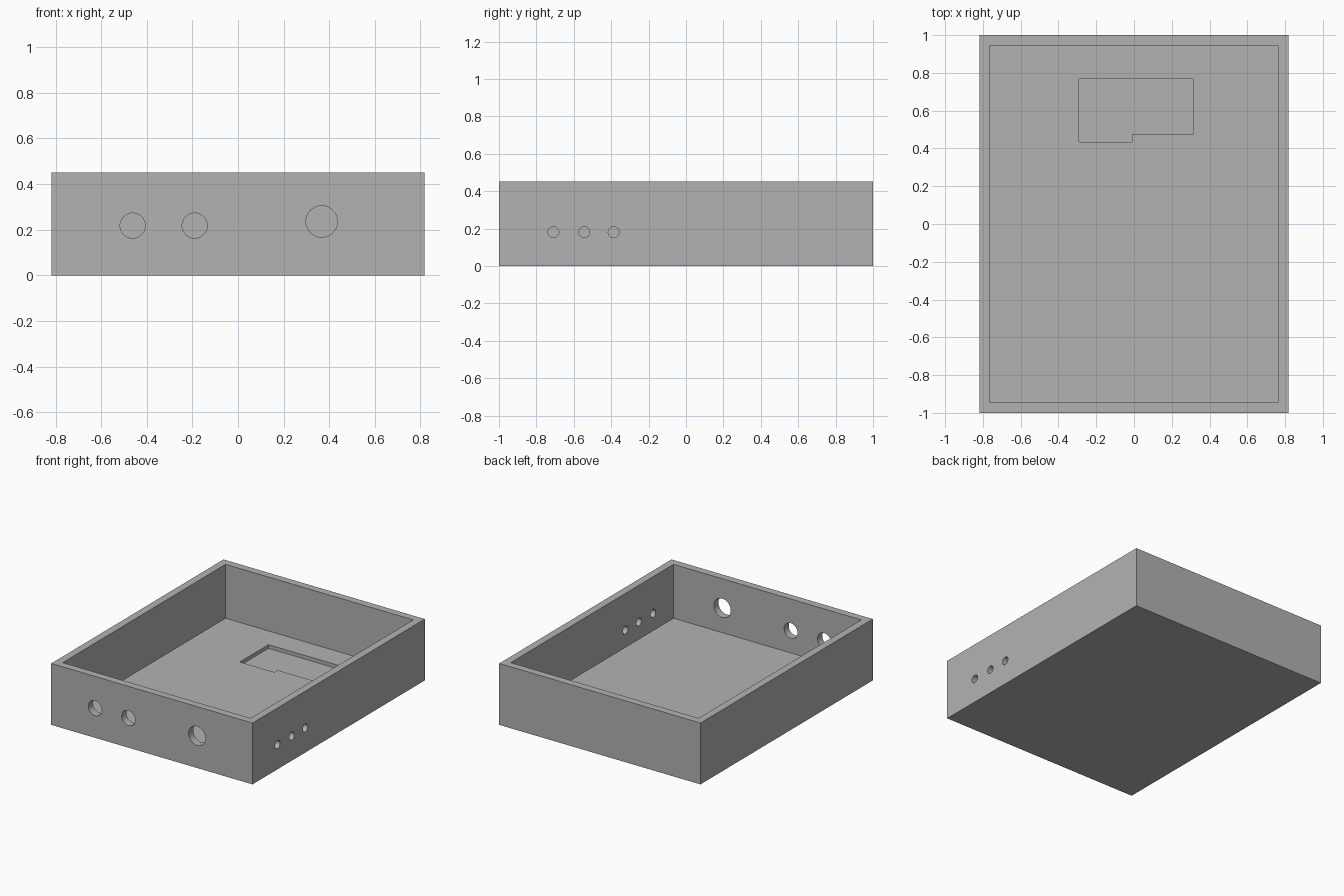
import bpy
import bmesh
import math
from mathutils import Matrix, Vector

default = bpy.data.objects.get("Cube")
if default:
    bpy.data.objects.remove(default, do_unlink=True)

HALF_X, HALF_Y, HEIGHT, WALL = 0.818, 1.0, 0.451, 0.055
POCKET_DEPTH = 0.027

grey = bpy.data.materials.new("plain grey")
grey.use_nodes = True
grey.diffuse_color = (0.448, 0.448, 0.448, 1)
grey.node_tree.nodes["Principled BSDF"].inputs["Base Color"].default_value = grey.diffuse_color


def make_object(name, bm):
    bmesh.ops.recalc_face_normals(bm, faces=bm.faces)
    mesh = bpy.data.meshes.new(name)
    bm.to_mesh(mesh)
    bm.free()
    mesh.materials.append(grey)
    obj = bpy.data.objects.new(name, mesh)
    bpy.context.collection.objects.link(obj)
    return obj


def prism(name, outline, bottom, top):
    """Extrude a flat outline between two heights."""
    bm = bmesh.new()
    face = bm.faces.new([bm.verts.new((x, y, bottom)) for x, y in outline])
    grown = bmesh.ops.extrude_face_region(bm, geom=[face])["geom"]
    verts = [g for g in grown if isinstance(g, bmesh.types.BMVert)]
    bmesh.ops.translate(bm, verts=verts, vec=(0, 0, top - bottom))
    return make_object(name, bm)


def rectangle(x, y):
    return [(-x, -y), (x, -y), (x, y), (-x, y)]


def drill(name, centre, radius, axis):
    """Round cutter that passes through one wall only."""
    bm = bmesh.new()
    turn = Vector((0, 0, 1)).rotation_difference(Vector(axis)).to_matrix().to_4x4()
    bmesh.ops.create_cone(bm, cap_ends=True, segments=48, radius1=radius,
                          radius2=radius, depth=WALL * 4,
                          matrix=Matrix.Translation(centre) @ turn)
    return make_object(name, bm)


# Outer block
tray = prism("tray", rectangle(HALF_X, HALF_Y), 0, HEIGHT)

# Main cavity and stepped floor recess
cutters = [
    prism("cavity_cutter", rectangle(HALF_X - WALL, HALF_Y - WALL), WALL, HEIGHT + 0.1),
    prism("recess_cutter", [(-0.29, 0.435), (-0.01, 0.435), (-0.01, 0.473),
                            (0.312, 0.473), (0.312, 0.768), (-0.29, 0.768)],
          WALL - POCKET_DEPTH, WALL + 0.1),
]

# Three control holes in the front wall
for x, z, radius in [(-0.462, 0.218, 0.055), (-0.19, 0.218, 0.055), (0.367, 0.236, 0.069)]:
    cutters.append(drill("front_hole_cutter", (x, WALL / 2 - HALF_Y, z), radius, (0, 1, 0)))

# Three small holes in the side wall
for y in (-0.709, -0.544, -0.387):
    cutters.append(drill("side_hole_cutter", (HALF_X - WALL / 2, y, 0.181), 0.029, (1, 0, 0)))

# Carve the tray, then discard the cutters
bpy.ops.object.select_all(action="DESELECT")
bpy.context.view_layer.objects.active = tray
tray.select_set(True)
for cutter in cutters:
    cutter.hide_render = True
    cut = tray.modifiers.new("cut", "BOOLEAN")
    cut.operation = "DIFFERENCE"
    cut.solver = "EXACT"
    cut.object = cutter
    bpy.ops.object.modifier_apply(modifier=cut.name)
    bpy.data.objects.remove(cutter, do_unlink=True)

bpy.ops.object.shade_smooth_by_angle(angle=math.radians(30))
